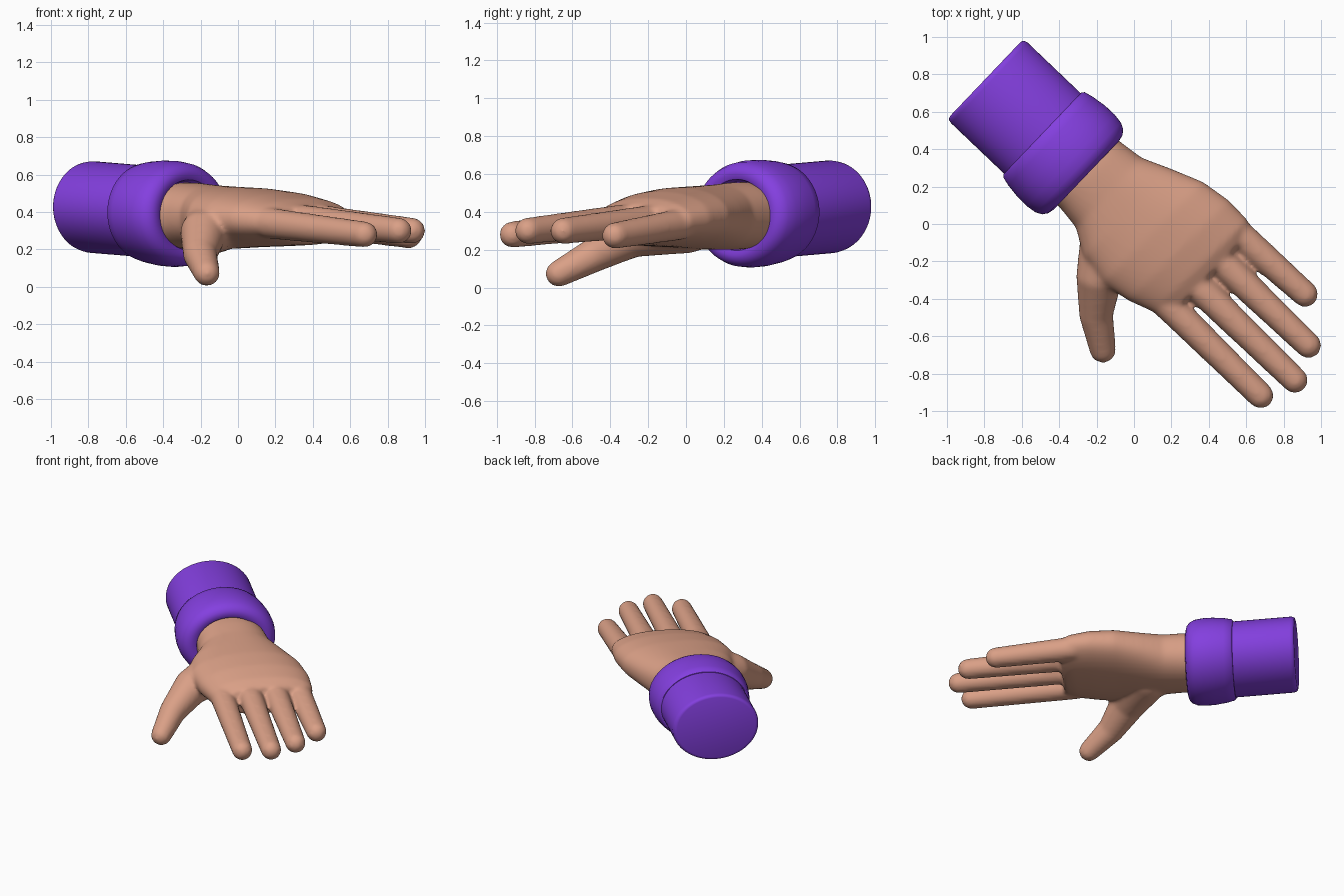
import bpy, bmesh, math
from mathutils import Vector, Matrix

if "Cube" in bpy.data.objects:
    bpy.data.objects.remove(bpy.data.objects["Cube"])

U = Vector((0.724, -0.69, 0))   # forearm direction, towards the fingers
V = Vector((0.69, 0.724, 0))    # across the hand


def material(name, rgb):
    m = bpy.data.materials.new(name)
    m.diffuse_color = (*rgb, 1)
    m.use_nodes = True
    m.node_tree.nodes["Principled BSDF"].inputs["Base Color"].default_value = m.diffuse_color
    return m


skin = material("skin", (0.70, 0.35, 0.24))
purple = material("purple cloth", (0.23, 0.05, 0.74))


def loft(bm, sections, n=48, power=1.0):
    """Closed tube through elliptical sections: (centre, across vector, half height)."""
    rings = []
    for c, across, h in sections:
        ring = []
        for i in range(n):
            a = 2 * math.pi * i / n
            ca, sa = math.cos(a), math.sin(a)
            ca = math.copysign(abs(ca) ** power, ca)
            sa = math.copysign(abs(sa) ** power, sa)
            ring.append(bm.verts.new(Vector(c) + Vector(across) * ca + Vector((0, 0, h * sa))))
        rings.append(ring)
    for r, s in zip(rings, rings[1:]):
        for i in range(n):
            j = (i + 1) % n
            bm.faces.new((r[i], r[j], s[j], s[i]))
    bm.faces.new(rings[0][::-1])
    bm.faces.new(rings[-1])


def capsule(bm, a, b, n=24, steps=8):
    """Tapered tube with round ends between two spheres (x, y, z, radius)."""
    pa, pb = Vector(a[:3]), Vector(b[:3])
    axis = (pb - pa).normalized()
    turn = axis.to_track_quat('Z', 'Y')
    rows = []
    for p, r, start in ((pa, a[3], -90), (pb, b[3], 0)):
        for k in range(steps + 1):
            t = math.radians(start + 90 * k / steps)
            rows.append((p + axis * r * math.sin(t), max(r * math.cos(t), 0.002)))
    rings = [[bm.verts.new(c + turn @ Vector((r * math.cos(2 * math.pi * i / n),
                                              r * math.sin(2 * math.pi * i / n), 0)))
              for i in range(n)] for c, r in rows]
    for r, s in zip(rings, rings[1:]):
        for i in range(n):
            j = (i + 1) % n
            bm.faces.new((r[i], r[j], s[j], s[i]))
    bm.faces.new(rings[0][::-1])
    bm.faces.new(rings[-1])


def limb(bm, joints):
    for a, b in zip(joints, joints[1:]):
        capsule(bm, a, b)


def finish(bm, name, mat):
    bmesh.ops.recalc_face_normals(bm, faces=bm.faces[:])
    me = bpy.data.meshes.new(name)
    bm.to_mesh(me)
    bm.free()
    me.materials.append(mat)
    ob = bpy.data.objects.new(name, me)
    bpy.context.collection.objects.link(ob)
    bpy.ops.object.select_all(action='DESELECT')
    ob.select_set(True)
    bpy.context.view_layer.objects.active = ob
    return ob


def turned(name, start, profile, ratio, slope):
    """Elliptical turned part along the forearm, profile = (distance, half width)."""
    bm = bmesh.new()
    loft(bm, [(Vector(start) + U * t + Vector((0, 0, slope * t)), V * r, r * ratio)
              for t, r in profile], n=72)
    finish(bm, name, purple)
    bpy.ops.object.shade_smooth_by_angle(angle=math.radians(40))


# sleeve with a softly rounded flat end
turned("sleeve", (-0.795, 0.775, 0.428),
       [(0, 0.272), (0.004, 0.285), (0.013, 0.293), (0.03, 0.297), (0.46, 0.297)],
       0.825, -0.06)

# thick rolled cuff
turned("cuff", (-0.49, 0.485, 0.40),
       [(0, 0.25), (0.001, 0.302), (0.012, 0.315), (0.06, 0.327), (0.14, 0.338), (0.21, 0.339),
        (0.265, 0.331), (0.298, 0.314), (0.317, 0.288), (0.325, 0.255), (0.315, 0.225),
        (0.28, 0.21)],
       0.835, -0.05)

# palm: upper edge point, lower edge point, centre height, half height
hand = bmesh.new()
palm = [((-0.20, 0.54), (-0.53, 0.21), 0.385, 0.175),
        ((-0.06, 0.43), (-0.39, 0.08), 0.378, 0.178),
        ((0.04, 0.355), (-0.31, -0.02), 0.372, 0.172),
        ((0.20, 0.295), (-0.27, -0.18), 0.37, 0.166),
        ((0.37, 0.225), (-0.17, -0.32), 0.37, 0.158),
        ((0.51, 0.125), (-0.03, -0.41), 0.362, 0.145),
        ((0.61, 0.02), (0.10, -0.47), 0.348, 0.125),
        ((0.62, -0.05), (0.20, -0.49), 0.335, 0.10)]
loft(hand, [(Vector(((a[0] + b[0]) / 2, (a[1] + b[1]) / 2, z)),
             Vector(((a[0] - b[0]) / 2, (a[1] - b[1]) / 2, 0)), h)
            for a, b, z, h in palm], power=0.9)

# four fingers: base and tip centres
for base, tip in [((0.17, -0.42, 0.34), (0.677, -0.917, 0.28)),
                  ((0.36, -0.35, 0.355), (0.86, -0.835, 0.30)),
                  ((0.48, -0.215, 0.35), (0.932, -0.648, 0.30)),
                  ((0.53, -0.03, 0.335), (0.915, -0.375, 0.275))]:
    limb(hand, [(*base, 0.083), (*tip, 0.07)])

# thumb, bending down
limb(hand, [(-0.12, 0.0, 0.34, 0.16), (-0.185, -0.28, 0.285, 0.125),
            (-0.203, -0.48, 0.175, 0.092), (-0.167, -0.672, 0.074, 0.071)])

# fuse and soften the hand
ob = finish(hand, "hand", skin)
fuse = ob.modifiers.new("fuse", 'REMESH')
fuse.mode = 'VOXEL'
fuse.voxel_size = 0.013
fuse.use_smooth_shade = True
soft = ob.modifiers.new("soften", 'SMOOTH')
soft.factor = 0.5
soft.iterations = 14
